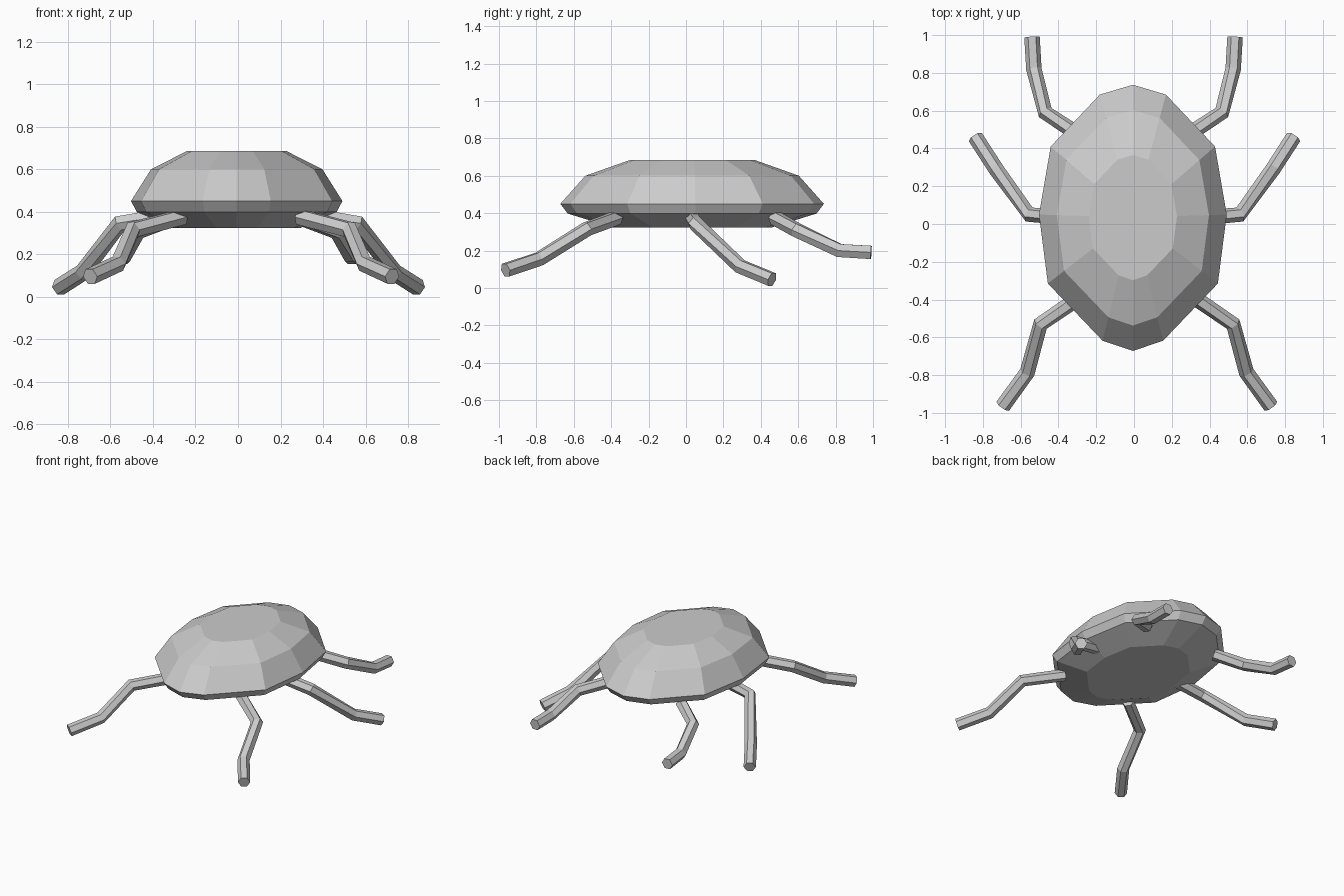
import bpy, bmesh, math
from mathutils import Vector

if "Cube" in bpy.data.objects:
    bpy.data.objects.remove(bpy.data.objects["Cube"])


def bridge_rings(name, rings):
    """Skin a stack of equal-sized point rings and cap both ends."""
    bm = bmesh.new()
    vs = [[bm.verts.new(p) for p in ring] for ring in rings]
    n = len(rings[0])
    for a, b in zip(vs, vs[1:]):
        for i in range(n):
            j = (i + 1) % n
            bm.faces.new((a[i], a[j], b[j], b[i]))
    bm.faces.new(vs[0][::-1])
    bm.faces.new(vs[-1])
    bmesh.ops.recalc_face_normals(bm, faces=bm.faces)
    me = bpy.data.meshes.new(name)
    bm.to_mesh(me)
    bm.free()
    ob = bpy.data.objects.new(name, me)
    bpy.context.collection.objects.link(ob)
    return ob


def leg(name, path, radius=0.041):
    """Six-sided tube along a bent path."""
    pts = [Vector(p) for p in path]
    rings = []
    for i, p in enumerate(pts):
        d_in = (p - pts[max(i - 1, 0)]).normalized()
        d_out = (pts[min(i + 1, len(pts) - 1)] - p).normalized()
        d = (d_in + d_out).normalized()
        side = d.cross(Vector((0, 0, 1))).normalized()
        up = side.cross(d)
        rings.append([p + radius * (side * math.cos(k * math.pi / 3)
                                    + up * math.sin(k * math.pi / 3))
                      for k in range(6)])
    return bridge_rings(name, rings)


# Shell: one 12-point outline scaled to each level
half = [(0.175, 0.685), (0.435, 0.41), (0.497, 0.05), (0.45, -0.315), (0.16, -0.618)]
outline = ([(0, 0.737)] + half + [(0, -0.672)]
           + [(-x, y) for x, y in reversed(half)])
levels = [(0.60, 0.323), (0.945, 0.398), (1.0, 0.45), (0.81, 0.60), (0.47, 0.685)]
CX, CY = -0.006, 0.035
bridge_rings("shell", [[(CX + x * s, CY + (y - CY) * s, z) for x, y in outline]
                       for s, z in levels])

# Legs: right-hand paths, and a small sideways shift for the left copies
legs = {
    "front_leg": ([(0.29, -0.37, 0.375), (0.525, -0.53, 0.315),
                   (0.595, -0.785, 0.155), (0.725, -0.965, 0.095)], 0.03),
    "middle_leg": ([(0.32, 0.03, 0.385), (0.56, 0.05, 0.345),
                    (0.735, 0.29, 0.115), (0.845, 0.46, 0.045)], 0.005),
    "back_leg": ([(0.29, 0.475, 0.375), (0.465, 0.59, 0.31),
                  (0.525, 0.82, 0.20), (0.535, 0.99, 0.19)], -0.005),
}
for name, (path, shift) in legs.items():
    leg(name + "_right", path)
    leg(name + "_left", [(-x + shift, y, z) for x, y, z in path])
